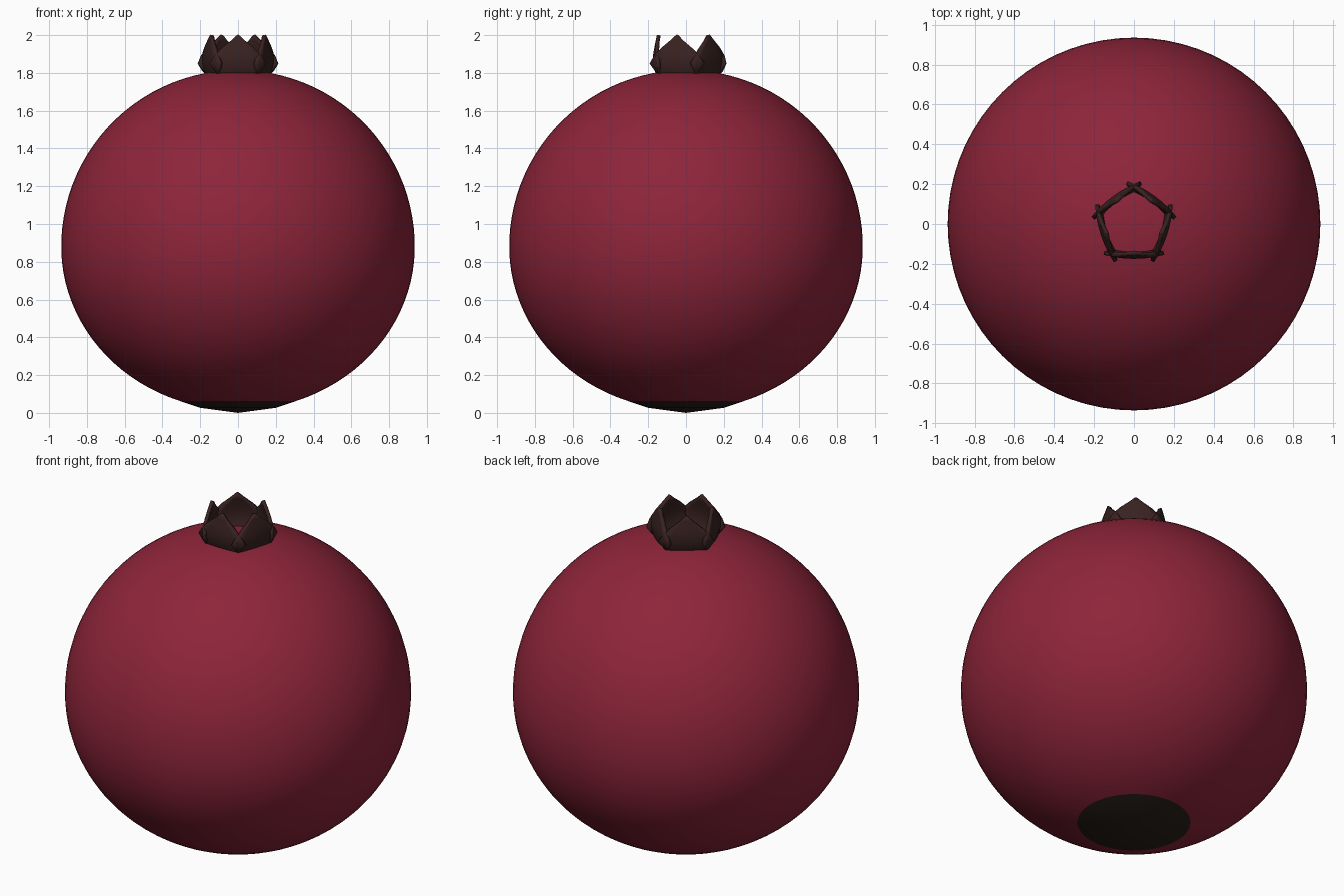
import bpy, bmesh, math
from mathutils import Matrix, Vector

cube = bpy.data.objects.get("Cube")
if cube:
    bpy.data.objects.remove(cube)


def material(name, colour):
    mat = bpy.data.materials.new(name)
    mat.use_nodes = True
    mat.diffuse_color = (*colour, 1)
    mat.node_tree.nodes["Principled BSDF"].inputs["Base Color"].default_value = (*colour, 1)
    return mat


def finish(name, bm, mats, angle):
    bmesh.ops.recalc_face_normals(bm, faces=bm.faces)
    mesh = bpy.data.meshes.new(name)
    bm.to_mesh(mesh)
    bm.free()
    for mat in mats:
        mesh.materials.append(mat)
    obj = bpy.data.objects.new(name, mesh)
    bpy.context.collection.objects.link(obj)
    bpy.ops.object.select_all(action="DESELECT")
    obj.select_set(True)
    bpy.context.view_layer.objects.active = obj
    bpy.ops.object.shade_smooth_by_angle(angle=math.radians(angle))
    return obj


skin = material("pomegranate red", (0.27, 0.018, 0.042))
brown = material("dried brown", (0.040, 0.016, 0.015))
dark = material("dark base brown", (0.022, 0.014, 0.011))

# Fruit body: a lathed round profile, flatter below, ending in a blunt dark base
RADIUS, MIDDLE, UPPER, LOWER = 0.936, 0.88, 0.935, 0.865
BASE_RADIUS = 0.305
last = math.pi - math.asin(BASE_RADIUS / RADIUS)
steps = 44
profile = []
for i in range(steps + 1):
    a = last * i / steps
    height = UPPER if a < math.pi / 2 else LOWER
    profile.append((RADIUS * math.sin(a), MIDDLE + height * math.cos(a)))
profile += [(0.2, 0.027), (0, 0)]

bm = bmesh.new()
verts = [bm.verts.new((r, 0, z)) for r, z in profile]
edges = [bm.edges.new(pair) for pair in zip(verts, verts[1:])]
bmesh.ops.spin(bm, geom=verts + edges, cent=(0, 0, 0), axis=(0, 0, 1),
               angle=math.tau, steps=72)
bmesh.ops.remove_doubles(bm, verts=bm.verts, dist=0.0005)
for face in bm.faces:
    c = face.calc_center_median()
    if c.z < 0.2 and c.xy.length < BASE_RADIUS:
        face.material_index = 1
finish("fruit_body", bm, [skin, dark], 40)

# Crown: five bowed, pointed sepals; rows are height, half width, distance out
ROWS = [(1.77, 0.075, 0.135), (1.81, 0.12, 0.155), (1.85, 0.15, 0.165),
        (1.89, 0.125, 0.165), (1.93, 0.085, 0.158), (1.97, 0.035, 0.15),
        (2.0, 0.003, 0.144)]
BOW = 0.02
for n in range(5):
    bm = bmesh.new()
    grid = []
    for z, half, out in ROWS:
        row = []
        for i in range(-3, 4):
            x = half * i / 3
            row.append(bm.verts.new((x, -out + BOW * (x / 0.15) ** 2, z)))
        grid.append(row)
    for low, high in zip(grid, grid[1:]):
        for i in range(6):
            bm.faces.new((low[i], low[i + 1], high[i + 1], high[i]))
    bmesh.ops.rotate(bm, verts=bm.verts, cent=(0, 0, 0),
                     matrix=Matrix.Rotation(math.tau * n / 5, 3, "Z"))
    sepal = finish(f"crown_sepal_{n + 1}", bm, [brown], 50)
    solid = sepal.modifiers.new("Thickness", "SOLIDIFY")
    solid.thickness = 0.02
    solid.offset = 0
